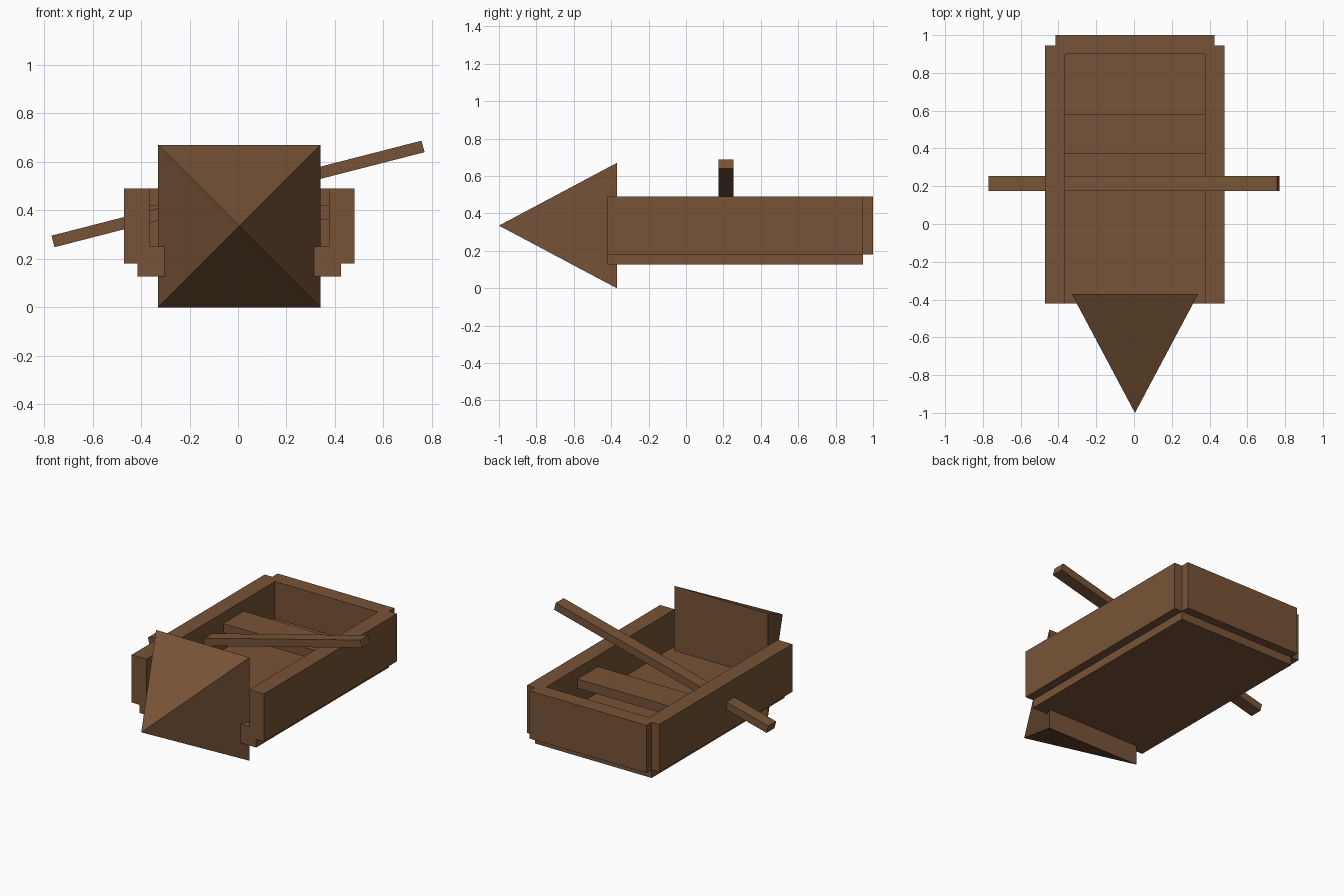
import bpy, math

cube = bpy.data.objects.get("Cube")
if cube:
    bpy.data.objects.remove(cube, do_unlink=True)

CX = 0.005  # hull centre line

# Single timber colour
wood = bpy.data.materials.new("brown wood")
wood.use_nodes = True
wood.diffuse_color = (0.185, 0.088, 0.038, 1)
wood.node_tree.nodes["Principled BSDF"].inputs["Base Color"].default_value = wood.diffuse_color


def finish(name):
    ob = bpy.context.object
    ob.name = name
    ob.data.name = name
    ob.data.materials.append(wood)
    return ob


def box(name, x, y, z, tilt=0):
    """Box spanning the given (low, high) ranges, optionally tilted about y."""
    spans = (x, y, z)
    bpy.ops.mesh.primitive_cube_add(size=1, location=[(a + b) / 2 for a, b in spans])
    ob = finish(name)
    for v in ob.data.vertices:
        for i, (a, b) in enumerate(spans):
            v.co[i] *= b - a
    ob.rotation_euler.y = tilt
    return ob


# Hull: floor, side walls and stern wall
box("floor", (CX - 0.42, CX + 0.42), (-0.42, 0.945), (0.127, 0.25))
for side, label in ((1, "left"), (-1, "right")):
    inner, outer = CX + side * 0.37, CX + side * 0.475
    box(label + "_wall", sorted((inner, outer)), (-0.42, 0.945), (0.18, 0.49))
box("stern_wall", (CX - 0.42, CX + 0.42), (0.9, 1.0), (0.18, 0.49))

# Seat plank between the walls
box("seat", (CX - 0.38, CX + 0.38), (0.37, 0.58), (0.36, 0.42))

# Oar laid across the hull, higher on the left
box("oar", (-0.788, 0.788), (0.174, 0.255), (0.443, 0.492), math.radians(-14.4))

# Pyramid bow pointing forward
bpy.ops.mesh.primitive_cone_add(vertices=4, radius1=0.335 * math.sqrt(2), radius2=0, depth=0.63)
bow = finish("bow")
for v in bow.data.vertices:
    x, y, z = v.co
    c = math.sqrt(0.5)
    v.co = ((x - y) * c, -z, (x + y) * c)
bow.location = (CX, -0.685, 0.335)
